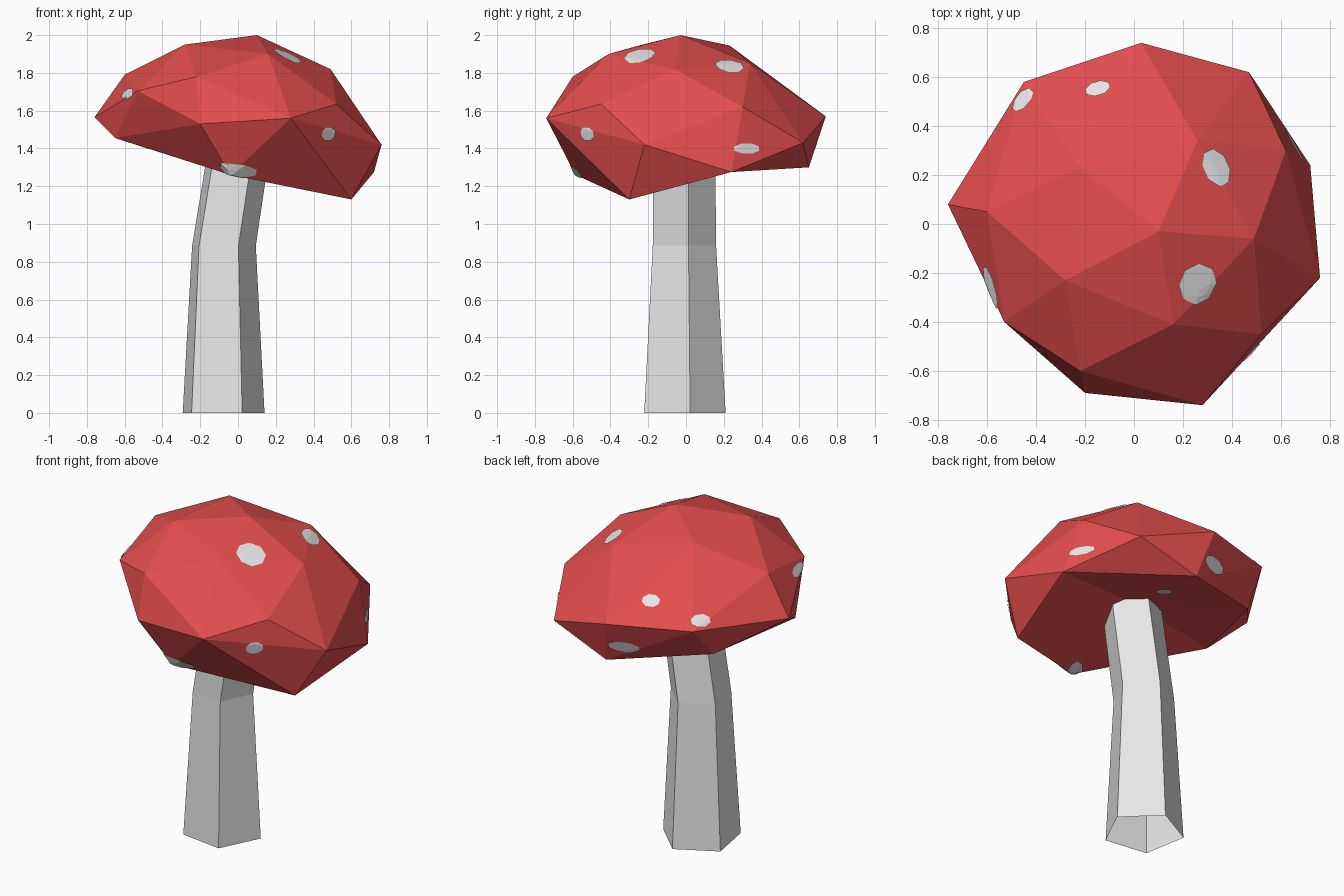
import bpy, bmesh, math
from mathutils import Vector
from mathutils.bvhtree import BVHTree

if "Cube" in bpy.data.objects:
    bpy.data.objects.remove(bpy.data.objects["Cube"])


def material(name, color):
    m = bpy.data.materials.new(name)
    m.diffuse_color = (*color, 1)
    m.use_nodes = True
    m.node_tree.nodes["Principled BSDF"].inputs["Base Color"].default_value = m.diffuse_color
    return m


red = material("cap red", (0.77, 0.075, 0.075))
white = material("pale white", (0.80, 0.80, 0.80))


def finish(name, bm, mat):
    me = bpy.data.meshes.new(name)
    bm.to_mesh(me)
    bm.free()
    me.materials.append(mat)
    ob = bpy.data.objects.new(name, me)
    bpy.context.collection.objects.link(ob)
    return ob


# Cap: tilted, faceted dome, hull of its ring corners
top = [(0.10, -0.03, 2.0)]
shoulder = [(-0.22, 0.23, 1.945), (-0.28, -0.23, 1.95), (0.16, -0.41, 1.90),
            (0.49, -0.06, 1.82), (0.26, 0.34, 1.85)]
rim = [(-0.45, 0.58, 1.59), (-0.60, 0.05, 1.79), (-0.53, -0.40, 1.705),
       (-0.22, -0.60, 1.78), (0.28, -0.74, 1.56), (0.52, -0.45, 1.635),
       (0.76, -0.22, 1.42), (0.62, 0.30, 1.62), (0.47, 0.62, 1.43),
       (0.03, 0.74, 1.57), (-0.76, 0.08, 1.565), (-0.20, -0.69, 1.53)]
under = [(-0.65, -0.14, 1.455), (-0.04, -0.585, 1.26), (0.60, -0.30, 1.13),
         (0.72, 0.24, 1.275), (0.09, 0.65, 1.30), (-0.48, 0.42, 1.40)]
bm = bmesh.new()
for p in top + shoulder + rim:
    bm.verts.new(p)
lower = {bm.verts.new(p) for p in under}
bmesh.ops.convex_hull(bm, input=bm.verts[:])

# Hollow underside: replace the flat bottom with a shallow inward cone
bottom = [f for f in bm.faces if all(v in lower for v in f.verts)]
bmesh.ops.delete(bm, geom=bottom, context='FACES')
loose = [v for v in bm.verts if not v.link_faces]
bmesh.ops.delete(bm, geom=loose, context='VERTS')
centre = bm.verts.new((0.02, 0.03, 1.42))
for e in [e for e in bm.edges if e.is_boundary]:
    bm.faces.new((e.verts[0], e.verts[1], centre))
bmesh.ops.recalc_face_normals(bm, faces=bm.faces)
tree = BVHTree.FromBMesh(bm)
finish("cap", bm, red)

# Stem: bent five-sided column, open at the foot (centre x, z, radius)
bm = bmesh.new()
rings = []
for cx, z, r in [(-0.086, 0, 0.23), (-0.082, 0.885, 0.179), (0.01, 1.47, 0.174)]:
    angles = [math.radians(10 + 72 * i) for i in range(5)]
    rings.append([bm.verts.new((cx + r * math.cos(a), -0.018 + r * math.sin(a), z))
                  for a in angles])
for lo, hi in zip(rings, rings[1:]):
    for i in range(5):
        j = (i + 1) % 5
        bm.faces.new((lo[i], lo[j], hi[j], hi[i]))
finish("stem", bm, white)


# Spots: thin patches laid onto the cap surface
def spot(name, pos, a, b, n=8, layers=3):
    c, nor, _, _ = tree.find_nearest(Vector(pos))
    t = Vector((0, 0, 1)).cross(nor).normalized()
    u = nor.cross(t)

    def lay(p):
        q, qn, _, _ = tree.find_nearest(p)
        return q + qn * 0.006

    bm = bmesh.new()
    mid = bm.verts.new(lay(c))
    prev = None
    for k in range(1, layers + 1):
        ring = []
        for i in range(n):
            w = 2 * math.pi * (i + 0.5) / n
            off = t * (a * math.cos(w)) + u * (b * math.sin(w))
            ring.append(bm.verts.new(lay(c + off * (1.05 * k / layers))))
        for i in range(n):
            j = (i + 1) % n
            if prev:
                bm.faces.new((prev[i], ring[i], ring[j]))
                bm.faces.new((prev[i], ring[j], prev[j]))
            else:
                bm.faces.new((mid, ring[i], ring[j]))
        prev = ring
    bm.normal_update()
    if mid.normal.dot(nor) < 0:
        bmesh.ops.reverse_faces(bm, faces=bm.faces)
    finish(name, bm, white)


spots = [((-0.585, -0.26, 1.69), 0.09, 0.032), ((0.485, -0.53, 1.475), 0.05, 0.037),
         ((0.26, -0.245, 1.89), 0.083, 0.08), ((0.335, 0.23, 1.835), 0.078, 0.06),
         ((0.66, 0.325, 1.40), 0.077, 0.028), ((-0.15, 0.56, 1.70), 0.052, 0.038),
         ((-0.46, 0.51, 1.64), 0.055, 0.038), ((-0.02, -0.58, 1.285), 0.12, 0.05),
         ((-0.04, 0.67, 1.41), 0.093, 0.04), ((0.05, 0.32, 1.34), 0.045, 0.045),
         ((-0.03, -0.54, 1.25), 0.09, 0.045)]
for i, (p, a, b) in enumerate(spots):
    spot(f"spot_{i + 1}", p, a, b)
